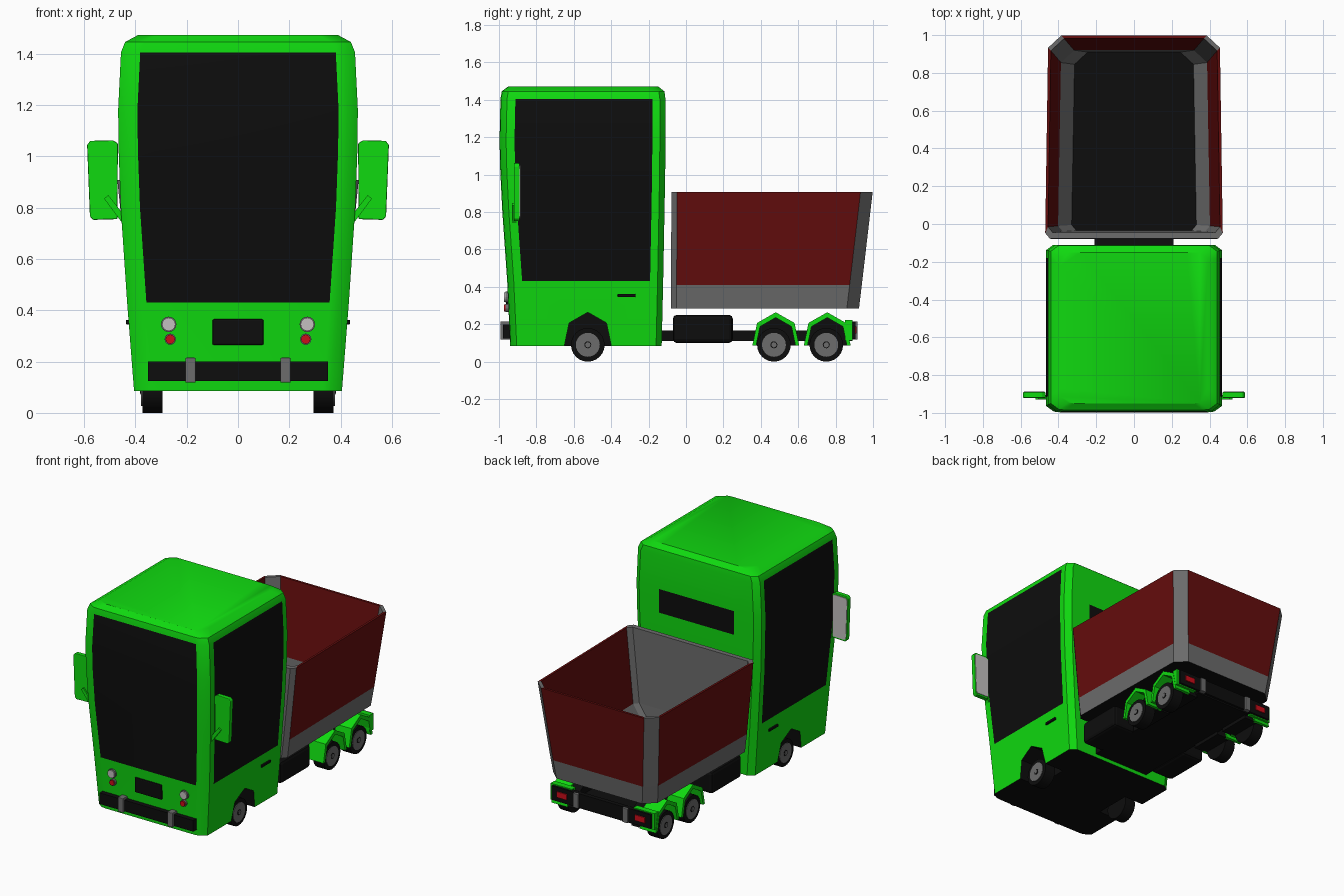
import bpy, bmesh, math
from mathutils import Vector

if "Cube" in bpy.data.objects:
    bpy.data.objects.remove(bpy.data.objects["Cube"])


def material(name, r, g, b):
    m = bpy.data.materials.new(name)
    m.use_nodes = True
    m.diffuse_color = (r, g, b, 1)
    m.node_tree.nodes["Principled BSDF"].inputs["Base Color"].default_value = (r, g, b, 1)
    return m


GREEN = material("bright green", .005, .7, .005)
BLACK = material("black", .004, .004, .004)
GREY = material("mid grey", .15, .15, .15)
MAROON = material("dark red", .13, .004, .004)
SILVER = material("silver", .55, .53, .53)
LAMP = material("lamp red", .6, .004, .01)


def loft(name, rings, mats, rule=None, caps=(0, 0), bevel=0, smooth=False):
    """Closed solid through equal rings; rule(ring, side) picks the material."""
    bm = bmesh.new()
    vs = [[bm.verts.new(p) for p in ring] for ring in rings]
    n = len(rings[0])
    for k in range(len(vs) - 1):
        for i in range(n):
            j = (i + 1) % n
            f = bm.faces.new((vs[k][i], vs[k][j], vs[k + 1][j], vs[k + 1][i]))
            f.material_index = rule(k, i) if rule else 0
    for ring, idx in zip((vs[0], vs[-1]), caps):
        bm.faces.new(ring).material_index = idx
    bmesh.ops.recalc_face_normals(bm, faces=bm.faces)
    me = bpy.data.meshes.new(name)
    bm.to_mesh(me)
    bm.free()
    ob = bpy.data.objects.new(name, me)
    bpy.context.collection.objects.link(ob)
    for m in mats:
        me.materials.append(m)
    if bevel:
        mod = ob.modifiers.new("bevel", 'BEVEL')
        mod.width, mod.segments = bevel, 2
    if smooth:
        shade(ob)
    return ob


def activate(ob):
    bpy.ops.object.select_all(action='DESELECT')
    ob.select_set(True)
    bpy.context.view_layer.objects.active = ob


def shade(ob):
    activate(ob)
    bpy.ops.object.shade_smooth_by_angle(angle=math.radians(32))


def prism_x(name, yz, x0, x1, mat, **kw):
    return loft(name, [[(x, y, z) for y, z in yz] for x in (x0, x1)], [mat], **kw)


def prism_y(name, xz, y0, y1, mat, **kw):
    return loft(name, [[(x, y, z) for x, z in xz] for y in (y0, y1)], [mat], **kw)


def box(name, x0, x1, y0, y1, z0, z1, mat, **kw):
    return prism_x(name, [(y0, z0), (y1, z0), (y1, z1), (y0, z1)], x0, x1, mat, **kw)


def circle(a, b, r, n=24):
    return [(a + r * math.cos(t * math.tau / n), b + r * math.sin(t * math.tau / n)) for t in range(n)]


ARCH = [(-.125, 0), (-.1, .12), (0, .177), (.1, .12), (.125, 0)]


def arch(cy, s=1):
    return [(cy + y * s, .087 + z * s) for y, z in ARCH]


def mirrored(half):
    return half + [(-x, y, z) for x, y, z in reversed(half)]


# Cab: stacked rings whose points also mark the window edges
def cab_ring(z, hw, yf, yb):
    half = [(hw - .075, yf), (hw - .042, yf + .004), (hw, yf + .035), (hw, yf + .08),
            (hw, yb - .07), (hw, yb - .03), (hw - .04, yb), (.28, yb)]
    return mirrored([(x, y, z) for x, y in half])


levels = [(.085, .405, -.94, -.13), (.43, .432, -.956, -.122), (.8, .457, -.982, -.115),
          (1.02, .465, -.993, -.111), (1.18, .467, -.997, -.11), (1.405, .456, -.992, -.11),
          (1.445, .44, -.985, -.115), (1.472, .39, -.95, -.15)]


def cab_rule(k, i):
    if i in (3, 11, 15):
        return int(1 <= k <= 4)
    return int(i == 7 and k == 3)


cab = loft("cab", [cab_ring(*l) for l in levels], [GREEN, BLACK], cab_rule, (1, 0))
for s in (-1, 1):
    pts = arch(-.525) + [(-.4, .03), (-.65, .03)]
    cut = loft("arch_cutter", [[(s * x, y, z) for y, z in pts] for x in (.26, .6)],
               [GREEN, BLACK], lambda k, i: 1, (1, 1))
    cut.hide_render = True
    activate(cab)
    mod = cab.modifiers.new("wheel arch", 'BOOLEAN')
    mod.operation, mod.object = 'DIFFERENCE', cut
    bpy.ops.object.modifier_apply(modifier=mod.name)
    bpy.data.objects.remove(cut)
shade(cab)

# Nose details
box("front_plate", -.1, .1, -.962, -.94, .265, .365, BLACK, bevel=.006)
box("front_bumper", -.35, .35, -.978, -.93, .125, .2, BLACK)


# Tipper body: outer rings up, over the rim, inner rings down
def bed_ring(z, hw, yf, yr):
    half = [(hw - .025, yf), (hw, yf + .03), (hw - .015, yr - .065), (hw - .085, yr)]
    return mirrored([(x, y, z) for x, y in half])


def bed_rule(k, i):
    return int(i in (1, 3, 5) and 1 <= k <= 3)


bed = [(.285, .405, -.08, .925), (.41, .42, -.08, .94), (.907, .47, -.078, .998),
       (.907, .455, -.045, .982), (.41, .402, -.04, .92), (.31, .33, -.035, .91)]
loft("tipper_body", [bed_ring(*l) for l in bed], [GREY, MAROON, BLACK], bed_rule, (2, 2))

# Chassis and rear bar
box("chassis", -.21, .21, -.16, .89, .11, .167, BLACK)
box("rear_bar", -.37, .37, .875, .905, .12, .215, BLACK)

for s, side in ((1, "left"), (-1, "right")):
    # Wheels
    for label, y in (("front", -.525), ("middle", .47), ("rear", .75)):
        n = f"{side}_{label}_"
        prism_x(n + "tyre", circle(y, .09, .09), s * .295, s * .373, BLACK, smooth=True)
        prism_x(n + "hub", circle(y, .09, .064), s * .36, s * .377, GREY, smooth=True)
        prism_x(n + "hub_ring", circle(y, .09, .019, 12), s * .37, s * .379, BLACK)
        prism_x(n + "hub_cap", circle(y, .09, .014, 12), s * .37, s * .382, GREY)
    # Rear mudguards
    for label, y in (("middle", .48), ("rear", .755)):
        n = f"{side}_{label}_"
        prism_x(n + "mudguard", arch(y) + arch(y, .84)[::-1], s * .27, s * .39, GREEN)
        prism_x(n + "wheel_housing", arch(y, .92), s * .2, s * .3, BLACK)
    # Side tank, tail end and lamps
    box(side + "_tank", s * .2, s * .37, -.07, .25, .1, .25, BLACK, bevel=.02)
    box(side + "_tail_bracket", s * .23, s * .388, .85, .89, .112, .222, GREEN)
    box(side + "_tail_lamp", s * .255, s * .33, .9, .912, .15, .188, LAMP)
    for label, y0, y1 in (("front", -.992, -.94), ("rear", .87, .918)):
        box(f"{side}_{label}_bumper_block", s * .165, s * .205, y0, y1, .118, .215, GREY, bevel=.004)
    for label, x, z, r, mat in (("headlamp", .27, .345, .026, SILVER), ("indicator", .264, .287, .018, LAMP)):
        prism_y(f"{side}_{label}_rim", circle(s * x, z, r + .004, 16), -.964, -.93, GREY)
        prism_y(f"{side}_{label}", circle(s * x, z, r, 16), -.972, -.93, mat, smooth=True)
    # Door handle
    box(side + "_door_handle", s * .41, s * .437, -.365, -.27, .345, .362, BLACK, bevel=.004)
    # Door mirror with glass and arm
    shape = [(.47, .755), (.565, .752), (.577, .765), (.588, 1.045), (.575, 1.06), (.487, 1.062), (.468, 1.05)]
    prism_y(side + "_mirror", [(s * x, z) for x, z in shape], -.92, -.89, GREEN, bevel=.004)
    mid = Vector((.527, .907))
    glass = [mid + (Vector(p) - mid) * .92 for p in shape]
    prism_y(side + "_mirror_glass", [(s * x, z) for x, z in glass], -.9, -.886, SILVER)
    arm = [(.42, .74), (.44, .725), (.522, .835), (.505, .848)]
    prism_y(side + "_mirror_arm", [(s * x, z) for x, z in arm], -.93, -.905, GREEN)
